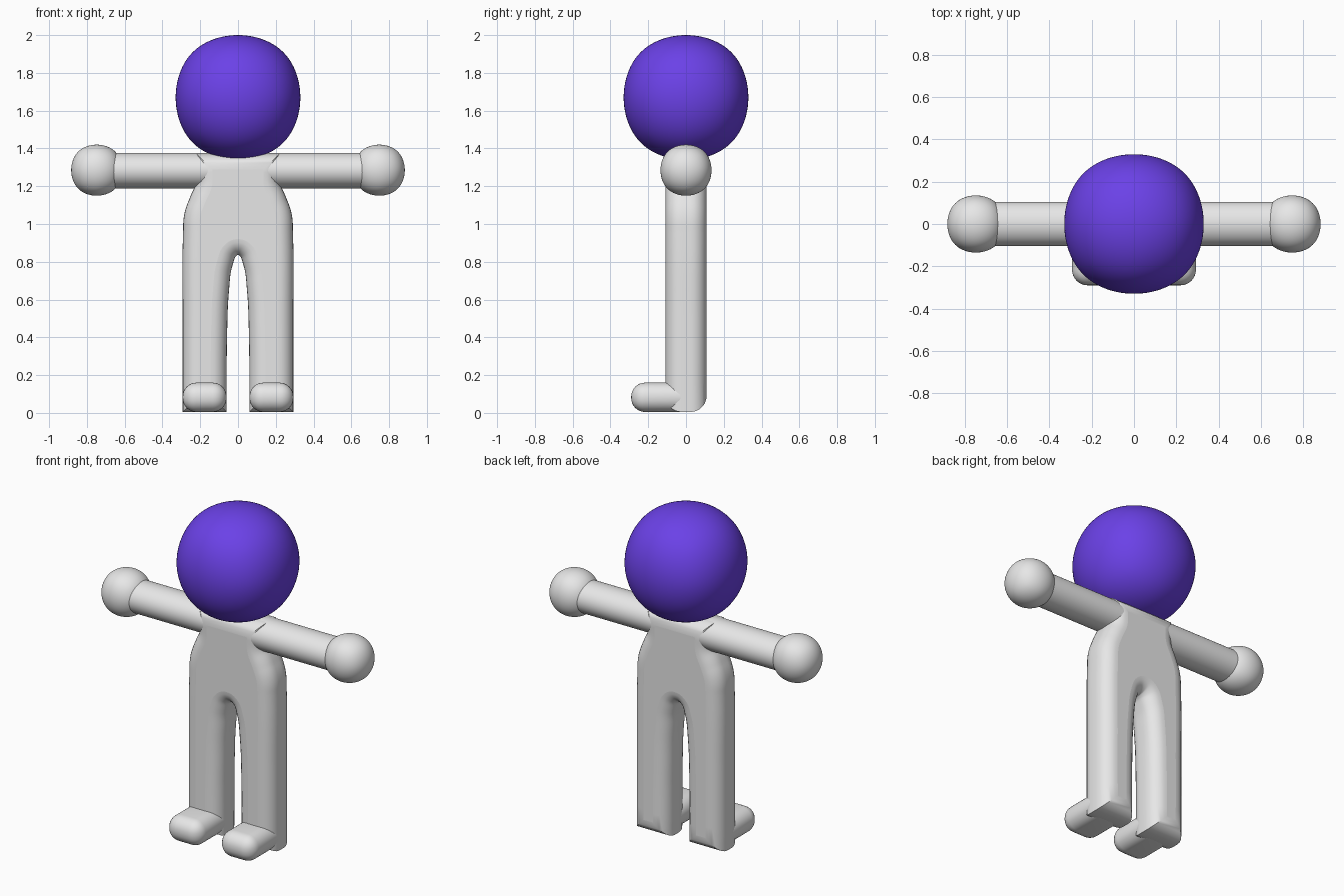
import bpy
from math import radians

if "Cube" in bpy.data.objects:
    bpy.data.objects.remove(bpy.data.objects["Cube"])


def make_material(name, rgb):
    mat = bpy.data.materials.new(name)
    mat.use_nodes = True
    colour = (*rgb, 1.0)
    mat.diffuse_color = colour
    mat.node_tree.nodes["Principled BSDF"].inputs["Base Color"].default_value = colour
    return mat


purple = make_material("purple", (0.147, 0.053, 0.8))
light_grey = make_material("light_grey", (0.8, 0.8, 0.8))


def finish(name, mat):
    obj = bpy.context.object
    obj.name = name
    obj.data.materials.clear()
    obj.data.materials.append(mat)
    bpy.ops.object.shade_smooth()
    return obj


def soft_ball(name, centre, radius, mat):
    # Subdivided cube: a slightly squarish ball
    bpy.ops.mesh.primitive_cube_add(size=2 * radius / 0.8395, location=centre)
    ball = finish(name, mat)
    sub = ball.modifiers.new("round", "SUBSURF")
    sub.levels = sub.render_levels = 5


def rounded_block(name, centre, size, radius, mat):
    bpy.ops.mesh.primitive_cube_add(size=1, location=centre)
    bpy.context.object.scale = size
    bpy.ops.object.transform_apply(location=False, rotation=False, scale=True)
    block = finish(name, mat)
    bev = block.modifiers.new("round", "BEVEL")
    bev.width = radius
    bev.segments = 8


# Torso and legs: a front outline with a thick rounded rim
RIM = 0.085
half = [(0.135, 1.288), (0.138, 1.2), (0.175, 1.11), (0.2, 1.04), (0.206, 0.95),
        (0.208, 0.5), (0.208, 0.09), (0.145, 0.09), (0.143, 0.4), (0.132, 0.66),
        (0.112, 0.8), (0.07, 0.89)]
outline = half + [(0, 0.92)] + [(-x, z) for x, z in reversed(half)]
corners = {half[0], half[6], half[7]}

curve = bpy.data.curves.new("body", "CURVE")
curve.dimensions = "2D"
curve.fill_mode = "BOTH"
curve.resolution_u = 6
curve.extrude = 0.024
curve.bevel_depth = RIM
curve.bevel_resolution = 6
spline = curve.splines.new("BEZIER")
spline.bezier_points.add(len(outline) - 1)
spline.use_cyclic_u = True
for point, (x, z) in zip(spline.bezier_points, outline):
    point.co = (x, z, 0)
    kind = "VECTOR" if (abs(x), z) in corners else "AUTO"
    point.handle_left_type = point.handle_right_type = kind
body = bpy.data.objects.new("body", curve)
bpy.context.collection.objects.link(body)
body.rotation_euler = (radians(90), 0, 0)
bpy.ops.object.select_all(action="DESELECT")
body.select_set(True)
bpy.context.view_layer.objects.active = body
bpy.ops.object.convert(target="MESH")
finish("body", light_grey)
bpy.ops.object.shade_smooth_by_angle(angle=radians(40))

# Head
soft_ball("head", (0, 0, 1.67), 0.33, purple)

# Arms, hands and feet on both sides
for side, s in (("left", 1), ("right", -1)):
    bpy.ops.mesh.primitive_cylinder_add(vertices=48, radius=1, depth=0.66,
                                        location=(s * 0.39, 0, 1.283),
                                        rotation=(0, radians(90), 0))
    bpy.context.object.scale = (0.094, 0.105, 1)
    finish(side + "_arm", light_grey)
    bpy.ops.object.shade_smooth_by_angle(angle=radians(40))
    soft_ball(side + "_hand", (s * 0.748, 0, 1.285), 0.135, light_grey)
    rounded_block(side + "_foot", (s * 0.177, -0.125, 0.0825),
                  (0.232, 0.33, 0.155), 0.073, light_grey)
